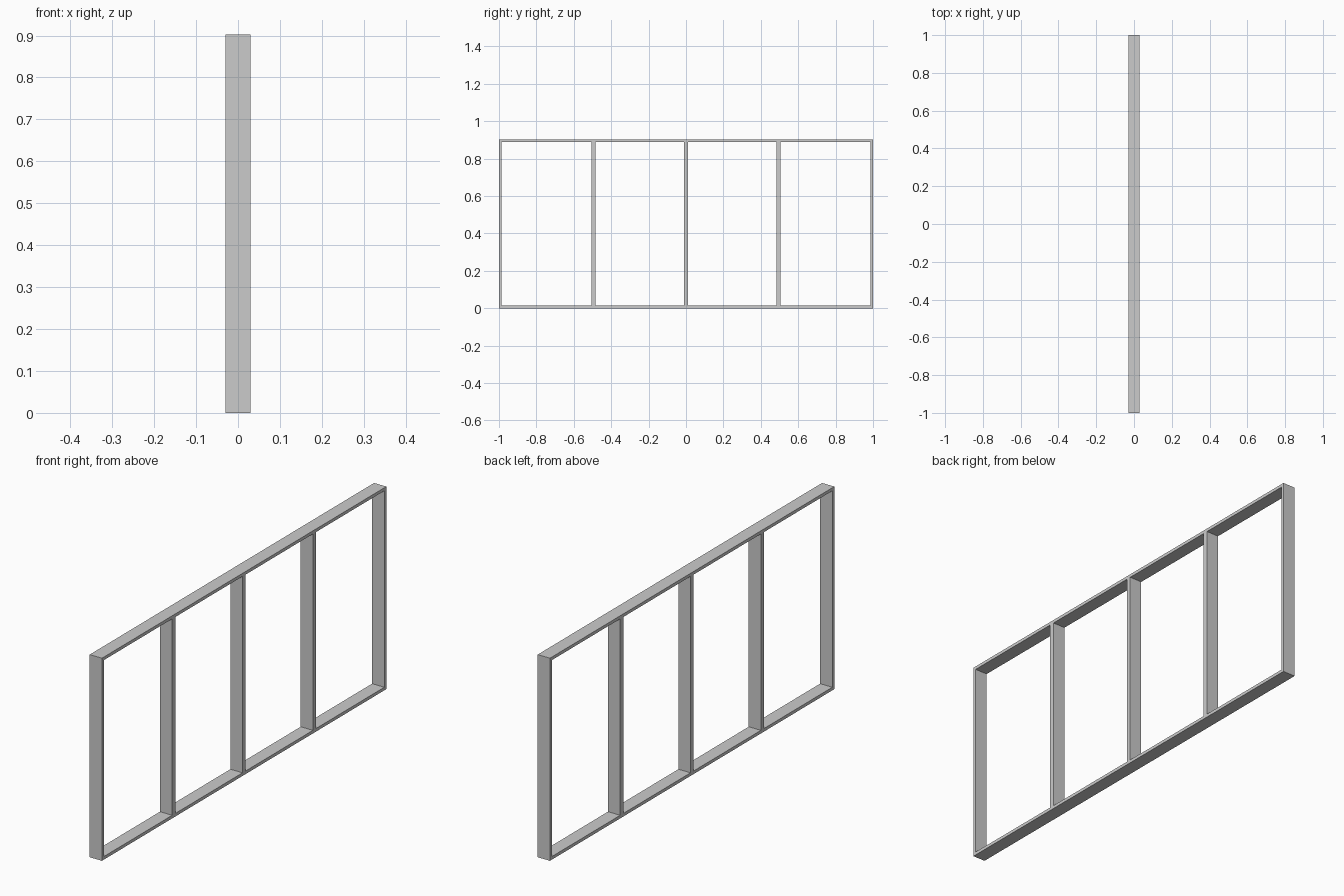
import bpy, bmesh

if "Cube" in bpy.data.objects:
    bpy.data.objects.remove(bpy.data.objects["Cube"])

DEPTH, HEIGHT, T = 0.06, 0.902, 0.014   # frame depth, height, bar thickness


def finish(bm, name):
    bmesh.ops.recalc_face_normals(bm, faces=bm.faces)
    me = bpy.data.meshes.new(name)
    bm.to_mesh(me)
    bm.free()
    ob = bpy.data.objects.new(name, me)
    bpy.context.collection.objects.link(ob)
    return ob


def ring(bm, x, inset):
    y, z0, z1 = 1 - inset, inset, HEIGHT - inset
    return [bm.verts.new((x, a, b)) for a, b in
            ((-y, z0), (y, z0), (y, z1), (-y, z1))]


# Outer frame: one closed rectangular loop with mitred corners
bm = bmesh.new()
h = DEPTH / 2
loops = [ring(bm, h, 0), ring(bm, h, T), ring(bm, -h, T), ring(bm, -h, 0)]
for i in range(4):
    a, b = loops[i], loops[(i + 1) % 4]
    for j in range(4):
        k = (j + 1) % 4
        bm.faces.new((a[j], a[k], b[k], b[j]))
finish(bm, "outer_frame")

# Three upright dividers between bottom and top rails
for name, y in (("left", -0.495), ("middle", 0.0), ("right", 0.495)):
    bm = bmesh.new()
    bmesh.ops.create_cube(bm, size=1)
    bmesh.ops.scale(bm, vec=(DEPTH, 0.022, HEIGHT - 2 * T), verts=bm.verts)
    ob = finish(bm, name + "_divider")
    ob.location = (0, y, HEIGHT / 2)
